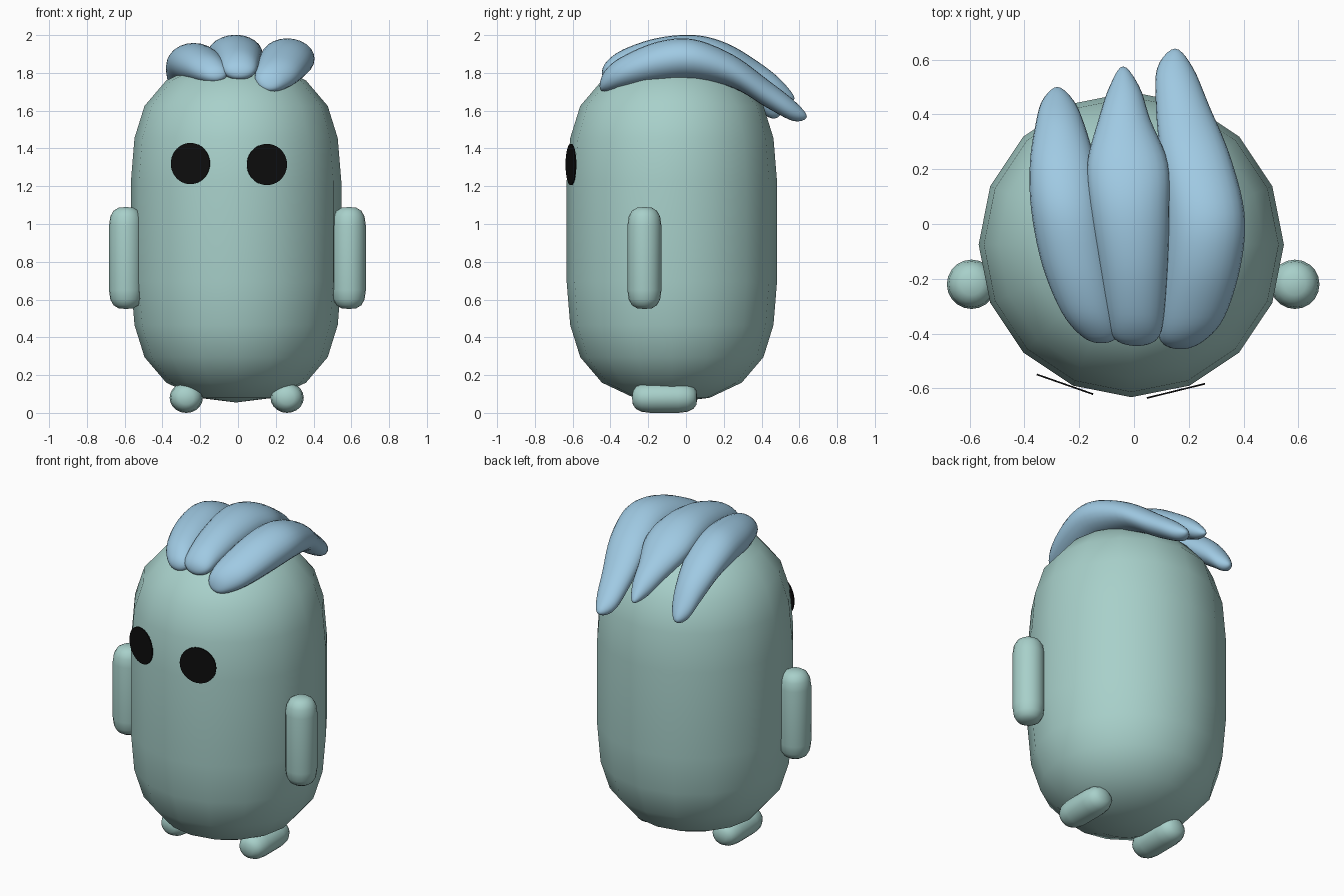
import bpy, bmesh, math
from mathutils import Matrix, Vector

if "Cube" in bpy.data.objects:
    bpy.data.objects.remove(bpy.data.objects["Cube"])


def material(name, rgb):
    m = bpy.data.materials.new(name)
    m.diffuse_color = (*rgb, 1)
    m.use_nodes = True
    m.node_tree.nodes["Principled BSDF"].inputs["Base Color"].default_value = m.diffuse_color
    return m


SKIN = material("sea_green", (0.39, 0.63, 0.59))
HAIR = material("light_blue", (0.35, 0.59, 0.77))
BLACK = material("black", (0.004, 0.004, 0.004))


def skin_rings(name, rings, mat, matrix=Matrix()):
    """Join rings of points into a closed smooth surface; first and last rings are points."""
    bm = bmesh.new()
    rows = [[bm.verts.new(p) for p in ring] for ring in rings]
    for a, b in zip(rows, rows[1:]):
        n = max(len(a), len(b))
        for i in range(n):
            j = (i + 1) % n
            if len(a) == 1:
                bm.faces.new((a[0], b[i], b[j]))
            elif len(b) == 1:
                bm.faces.new((a[i], b[0], a[j]))
            else:
                bm.faces.new((a[i], b[i], b[j], a[j]))
    bmesh.ops.transform(bm, matrix=matrix, verts=bm.verts)
    bmesh.ops.recalc_face_normals(bm, faces=bm.faces)
    for f in bm.faces:
        f.smooth = True
    me = bpy.data.meshes.new(name)
    bm.to_mesh(me)
    bm.free()
    me.materials.append(mat)
    ob = bpy.data.objects.new(name, me)
    bpy.context.collection.objects.link(ob)
    return ob


def lathe(name, half, length, sides, mat, matrix):
    """Spin a half profile (radius, height) and its mirror about z, centred on the origin."""
    prof = [(r, z - length / 2) for r, z in half]
    prof += [(r, -z) for r, z in reversed(prof)]
    rings = []
    for r, z in prof:
        if r == 0:
            rings.append([(0, 0, z)])
        else:
            rings.append([(r * math.cos(t), r * math.sin(t), z)
                          for t in (2 * math.pi * i / sides for i in range(sides))])
    return skin_rings(name, rings, mat, matrix)


# Body: coarse rounded barrel
lathe("body", [(0, 0), (0.2, 0.025), (0.37, 0.105), (0.485, 0.24), (0.538, 0.41), (0.557, 0.64)],
      1.81, 16, SKIN, Matrix.Translation((-0.01, -0.075, 0.96)))

# Arms and feet: small rounded pegs
PEG = [(0, 0), (0.04, 0.004), (0.066, 0.02), (0.083, 0.05), (0.09, 0.1)]
for side, s in (("left", -1), ("right", 1)):
    lathe(side + "_arm", PEG, 0.54, 20, SKIN, Matrix.Translation((-0.003 + s * 0.59, -0.22, 0.82)))
    lathe(side + "_foot", PEG, 0.345, 20, SKIN,
          Matrix.Translation((-0.007 + s * 0.267, -0.113, 0.08))
          @ Matrix.Diagonal((0.98, 1, 0.89, 1)) @ Matrix.Rotation(math.pi / 2, 4, 'X'))

# Eyes: thin round plates lying on the face
for side, x, y, z, r, turn in (("left", -0.252, -0.585, 1.32, 0.109, -0.337),
                               ("right", 0.153, -0.609, 1.315, 0.109, 0.24)):
    bpy.ops.mesh.primitive_cylinder_add(vertices=40, radius=r, depth=0.006, location=(x, y, z),
                                        rotation=(math.pi / 2, 0, turn))
    eye = bpy.context.object
    eye.name = side + "_eye"
    eye.data.materials.append(BLACK)


def spline(p0, p1, p2, p3, t):
    return [0.5 * (2 * b + (c - a) * t + (2 * a - 5 * b + 4 * c - d) * t * t
                   + (3 * b - a - 3 * c + d) * t ** 3) for a, b, c, d in zip(p0, p1, p2, p3)]


def lock(name, st):
    """Swept hair lock from stations (y, x min, x max, z min, z max), rounded at both tips."""
    flip = lambda s: (s[0], s[2], s[1], s[4], s[3])
    p = [flip(st[1])] + st + [flip(st[-2])]
    rows = [st[0]]
    for i in range(len(st) - 1):
        rows += [spline(*p[i:i + 4], k / 5) for k in range(1, 6)]
    rings = []
    for n, (y, x0, x1, z0, z1) in enumerate(rows):
        c, rx, rz = Vector(((x0 + x1) / 2, y, (z0 + z1) / 2)), (x1 - x0) / 2, (z1 - z0) / 2
        if n in (0, len(rows) - 1):
            rings.append([c])
        else:
            rings.append([c + Vector((rx * math.cos(a), 0, rz * math.sin(a)))
                          for a in (math.tau * i / 24 for i in range(24))])
    skin_rings(name, rings, HAIR)


# Hair: three locks swept from the brow to the back
lock("left_hair_lock", [
    (-.435, -.12, -.12, 1.785, 1.785), (-.41, -.19, -.06, 1.75, 1.84), (-.32, -.265, -.06, 1.745, 1.90),
    (-.15, -.335, -.08, 1.745, 1.945), (.05, -.375, -.11, 1.745, 1.955), (.22, -.38, -.14, 1.71, 1.895),
    (.36, -.36, -.18, 1.62, 1.79), (.45, -.335, -.22, 1.56, 1.68), (.50, -.28, -.28, 1.585, 1.585)])
lock("middle_hair_lock", [
    (-.445, .01, .01, 1.80, 1.80), (-.42, -.07, .085, 1.765, 1.86), (-.33, -.10, .11, 1.77, 1.925),
    (-.15, -.13, .125, 1.79, 1.985), (.05, -.16, .13, 1.80, 2.0), (.22, -.17, .125, 1.77, 1.955),
    (.38, -.13, .06, 1.71, 1.86), (.5, -.09, .02, 1.655, 1.765), (.575, -.04, -.04, 1.665, 1.665)])
lock("right_hair_lock", [
    (-.457, .17, .17, 1.73, 1.73), (-.43, .10, .25, 1.70, 1.81), (-.34, .09, .33, 1.715, 1.885),
    (-.15, .11, .39, 1.75, 1.965), (.04, .118, .403, 1.765, 1.978), (.25, .095, .35, 1.72, 1.895),
    (.43, .08, .275, 1.615, 1.765), (.57, .085, .215, 1.545, 1.655), (.64, .15, .15, 1.57, 1.57)])
